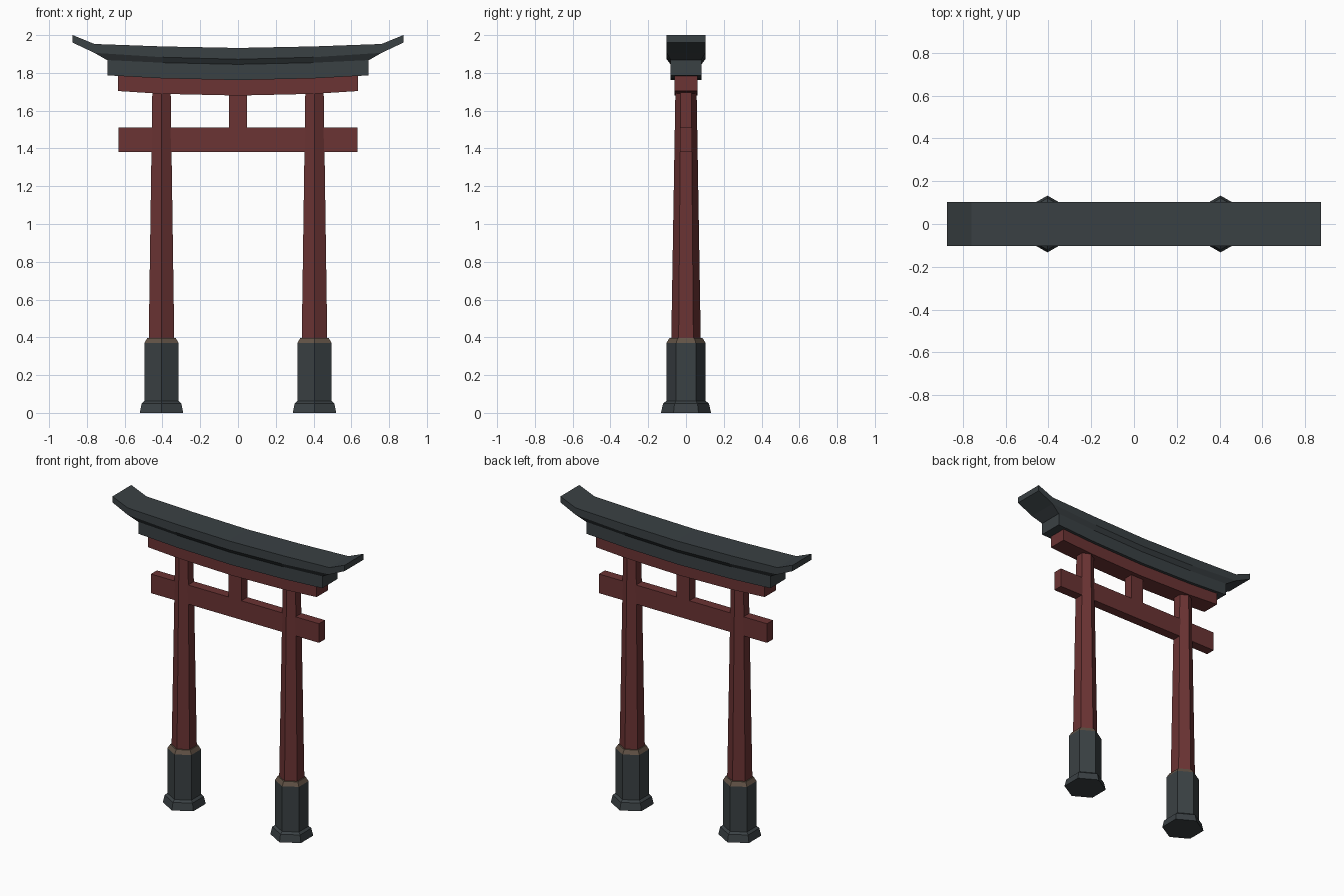
import bpy, bmesh, math

if "Cube" in bpy.data.objects:
    bpy.data.objects.remove(bpy.data.objects["Cube"])


def material(name, rgb):
    m = bpy.data.materials.new(name)
    m.diffuse_color = (*rgb, 1)
    m.use_nodes = True
    m.node_tree.nodes["Principled BSDF"].inputs["Base Color"].default_value = m.diffuse_color
    return m


SLATE = material("slate", (0.042, 0.052, 0.057))
RED = material("red_paint", (0.145, 0.033, 0.033))
BRONZE = material("bronze", (0.12, 0.085, 0.06))


def loft(name, rings, mat):
    """Skin a closed, capped solid through rings of equal point count."""
    bm = bmesh.new()
    vs = [[bm.verts.new(p) for p in r] for r in rings]
    n = len(vs[0])
    for a, b in zip(vs, vs[1:]):
        for i in range(n):
            j = (i + 1) % n
            bm.faces.new((a[i], a[j], b[j], b[i]))
    bm.faces.new(vs[0])
    bm.faces.new(vs[-1])
    bmesh.ops.recalc_face_normals(bm, faces=bm.faces)
    me = bpy.data.meshes.new(name)
    bm.to_mesh(me)
    bm.free()
    me.materials.append(mat)
    ob = bpy.data.objects.new(name, me)
    bpy.context.collection.objects.link(ob)
    return ob


def hex_stack(name, x, profile, mat):
    """Hexagonal post with corners facing front and back; profile is (radius, z)."""
    loft(name, [[(x + r * math.sin(k * math.pi / 3), r * math.cos(k * math.pi / 3), z)
                 for k in range(6)] for r, z in profile], mat)


def beam(name, half, mat):
    """Mirrored beam; half holds (x_low, x_high, y_low, y_high, z_low, z_high) from centre out."""
    def ring(s, xl, xh, yl, yh, zl, zh):
        return [(s * xl, -yl, zl), (s * xl, yl, zl), (s * xh, yh, zh), (s * xh, -yh, zh)]
    loft(name, [ring(-1, *h) for h in half[:0:-1]] + [ring(1, *h) for h in half], mat)


# Posts: stone foot, bronze collar, tapered red column
for side, x in (("left", -0.405), ("right", 0.405)):
    hex_stack(side + "_foot", x, [(0.133, 0), (0.121, 0.05), (0.104, 0.063), (0.104, 0.37)], SLATE)
    hex_stack(side + "_collar", x, [(0.104, 0.37), (0.087, 0.397)], BRONZE)
    hex_stack(side + "_column", x, [(0.078, 0.39), (0.056, 1.71)], RED)

# Straight tie beam and centre strut
beam("tie_beam", [(0, 0, 0.032, 0.032, 1.38, 1.51), (0.633, 0.633, 0.032, 0.032, 1.38, 1.51)], RED)
beam("centre_strut", [(0, 0, 0.032, 0.032, 1.5, 1.7), (0.048, 0.048, 0.032, 0.032, 1.5, 1.7)], RED)

# Curved red lintel and slate lintel above it
beam("red_lintel", [(x, x, 0.062, 0.062, 1.68 + d, 1.775 + d)
                    for x, d in ((0, 0), (0.4, 0.009), (0.636, 0.024))], RED)
beam("slate_lintel", [(x, x, 0.082, 0.082, 1.762 + d, 1.85 + d)
                      for x, d in ((0, 0), (0.4, 0.009), (0.692, 0.025))], SLATE)

# Flared underside of the roof, then the roof slab with upswept tips
beam("roof_underside", [(0, 0, 0.082, 0.102, 1.845, 1.872),
                        (0.4, 0.4, 0.082, 0.102, 1.854, 1.883),
                        (0.694, 0.76, 0.082, 0.102, 1.868, 1.906)], SLATE)
beam("roof_slab", [(0, 0, 0.102, 0.102, 1.872, 1.932),
                   (0.4, 0.4, 0.102, 0.102, 1.883, 1.94),
                   (0.76, 0.76, 0.102, 0.102, 1.906, 1.953),
                   (0.875, 0.875, 0.102, 0.102, 1.96, 2.0)], SLATE)
